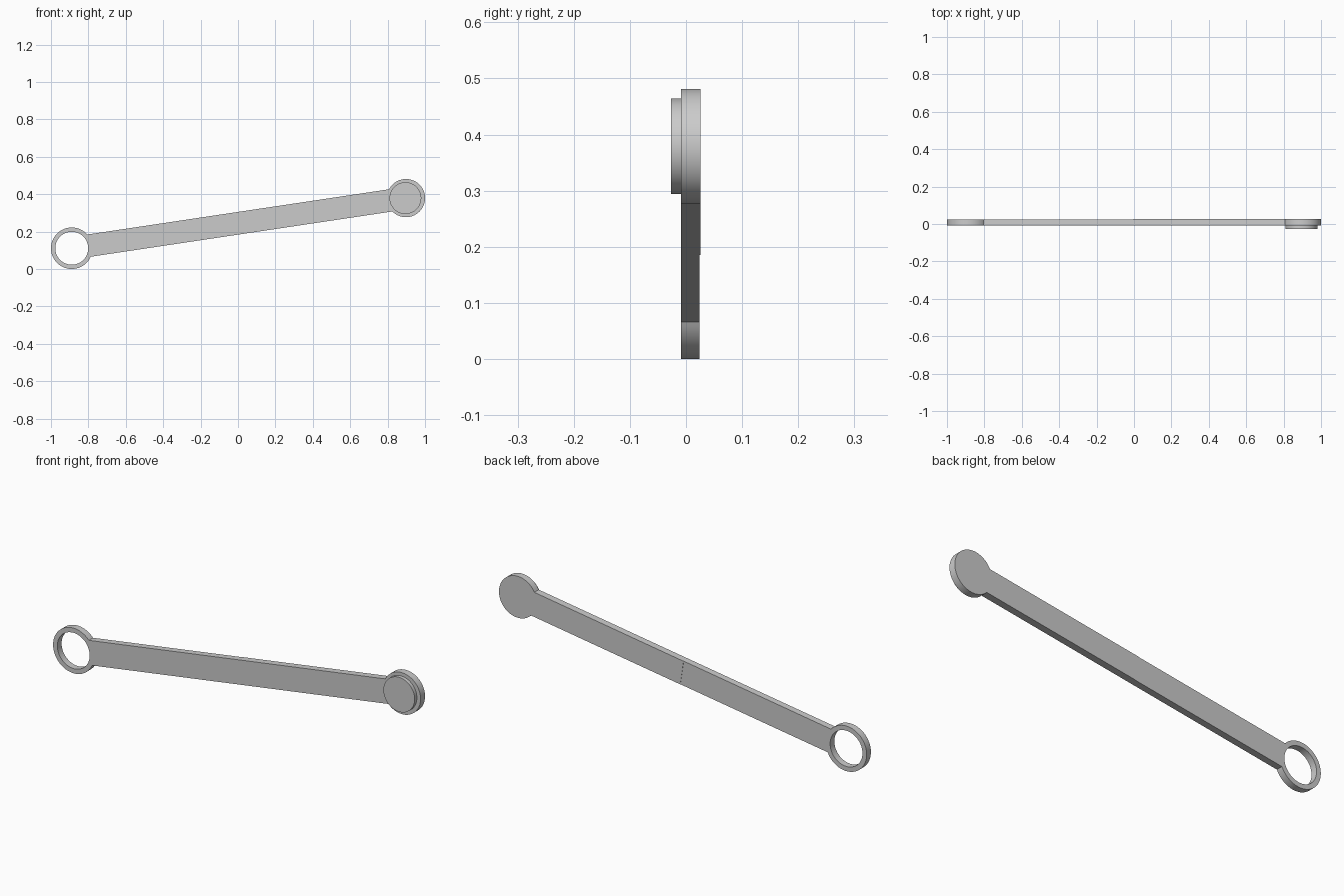
import bpy
import bmesh
from math import asin, atan2, cos, sin, pi, radians
from mathutils import Vector

cube = bpy.data.objects.get("Cube")
if cube:
    bpy.data.objects.remove(cube, do_unlink=True)

GREY = (0.6, 0.6, 0.6, 1.0)
metal = bpy.data.materials.new("light_grey")
metal.use_nodes = True
metal.diffuse_color = GREY
metal.node_tree.nodes["Principled BSDF"].inputs["Base Color"].default_value = GREY

# Main dimensions, in the x-z plane
RING = Vector((-0.889, 0.111))
DISC = Vector((0.898, 0.379))
RING_R, HOLE_R, DISC_R, PIN_R = 0.111, 0.088, 0.102, 0.085
HALF_WIDTH = 0.06
FRONT = -0.009
tilt = atan2(DISC.y - RING.y, DISC.x - RING.x)
across = Vector((-sin(tilt), cos(tilt)))
middle = (RING + DISC) / 2


def arc(centre, r, start, end, steps=64):
    return [centre + r * Vector((cos(t), sin(t)))
            for t in (start + (end - start) * i / steps for i in range(steps + 1))]


def circle(centre, r):
    return arc(centre, r, 0, 2 * pi)[:-1]


def plate(name, outlines, front, back):
    """Extrude closed outlines along y; inner outlines become holes."""
    curve = bpy.data.curves.new(name + "_outline", 'CURVE')
    curve.dimensions = '2D'
    curve.fill_mode = 'BOTH'
    curve.extrude = (back - front) / 2
    for pts in outlines:
        spline = curve.splines.new('POLY')
        spline.points.add(len(pts) - 1)
        for sp, p in zip(spline.points, pts):
            sp.co = (p.x, p.y, 0, 1)
        spline.use_cyclic_u = True
    helper = bpy.data.objects.new(name + "_outline", curve)
    bpy.context.collection.objects.link(helper)
    bpy.context.view_layer.update()
    mesh = bpy.data.meshes.new_from_object(
        helper.evaluated_get(bpy.context.evaluated_depsgraph_get()))
    bpy.data.objects.remove(helper, do_unlink=True)

    # Weld caps to walls and merge the flat cap triangles
    bm = bmesh.new()
    bm.from_mesh(mesh)
    bmesh.ops.remove_doubles(bm, verts=bm.verts, dist=0.00005)
    bmesh.ops.recalc_face_normals(bm, faces=bm.faces)
    bm.to_mesh(mesh)
    bm.free()
    mesh.materials.clear()
    mesh.materials.append(metal)
    obj = bpy.data.objects.new(name, mesh)
    bpy.context.collection.objects.link(obj)
    obj.location.y = (front + back) / 2
    obj.rotation_euler.x = radians(90)
    bpy.ops.object.select_all(action='DESELECT')
    obj.select_set(True)
    bpy.context.view_layer.objects.active = obj
    bpy.ops.object.shade_smooth_by_angle(angle=radians(30))
    return obj


def half_link(centre, r, facing):
    """Rounded end plus half the arm; facing points from the end to the middle."""
    a = asin(HALF_WIDTH / r)
    side = Vector((-sin(facing), cos(facing)))
    end = arc(centre, r, facing + a, facing + 2 * pi - a)
    return end + [middle - side * HALF_WIDTH, middle + side * HALF_WIDTH]


# Ring end with its half of the arm
plate("ring_arm_half", [half_link(RING, RING_R, tilt), circle(RING, HOLE_R)], FRONT, 0.024)
# Solid disc end with its half of the arm, very slightly thicker
plate("disc_arm_half", [half_link(DISC, DISC_R, tilt + pi)], FRONT, 0.0255)
# Round pin standing out of the front of the disc
plate("pin", [circle(DISC - Vector((0.003, 0)), PIN_R)], -0.0265, FRONT)
